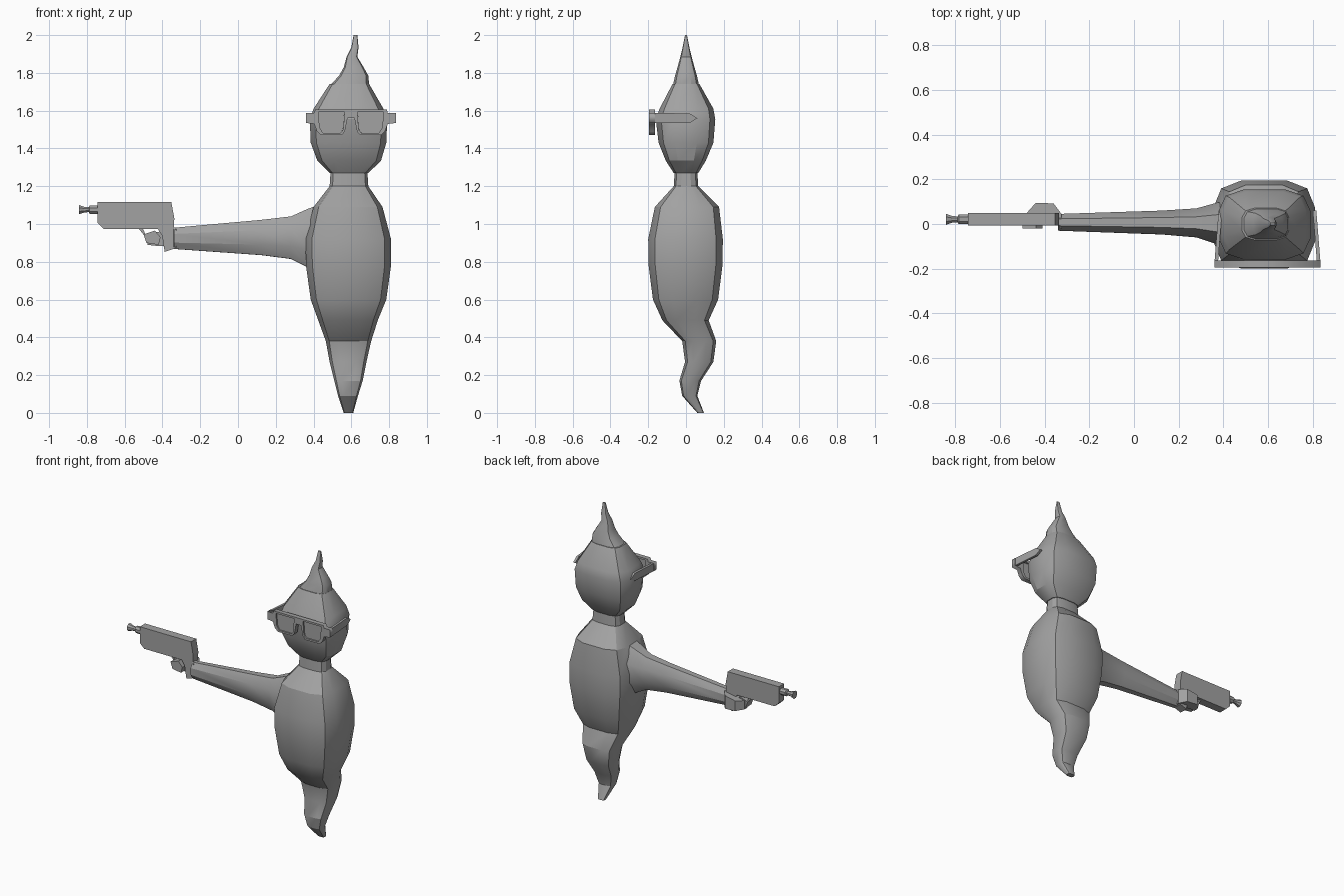
import bpy, bmesh, math
from mathutils import Vector

if "Cube" in bpy.data.objects:
    bpy.data.objects.remove(bpy.data.objects["Cube"])

grey = bpy.data.materials.new("mid_grey")
grey.diffuse_color = (0.36, 0.36, 0.36, 1)
grey.use_nodes = True
grey.node_tree.nodes["Principled BSDF"].inputs["Base Color"].default_value = grey.diffuse_color


def finish(ob, angle=None):
    ob.data.materials.append(grey)
    bpy.ops.object.select_all(action='DESELECT')
    ob.select_set(True)
    bpy.context.view_layer.objects.active = ob
    if angle:
        bpy.ops.object.shade_smooth_by_angle(angle=math.radians(angle))
    return ob


def from_rings(name, rings, angle=None):
    """Skin a list of equal-length point rings and cap both ends."""
    bm = bmesh.new()
    vr = [[bm.verts.new(p) for p in r] for r in rings]
    n = len(vr[0])
    for a, b in zip(vr, vr[1:]):
        for i in range(n):
            j = (i + 1) % n
            bm.faces.new((a[i], a[j], b[j], b[i]))
    bm.faces.new(vr[0][::-1])
    bm.faces.new(vr[-1])
    bmesh.ops.recalc_face_normals(bm, faces=bm.faces)
    me = bpy.data.meshes.new(name)
    bm.to_mesh(me)
    bm.free()
    ob = bpy.data.objects.new(name, me)
    bpy.context.collection.objects.link(ob)
    return finish(ob, angle)


# Rounded-box cross-section, as fractions of the half sizes
quarter = [(1, .4), (.85, .82), (.45, 1)]
ROUND_BOX = (quarter + [(-x, y) for x, y in quarter[::-1]]
             + [(-x, -y) for x, y in quarter] + [(x, -y) for x, y in quarter[::-1]])
BOX = [(1, 1), (-1, 1), (-1, -1), (1, -1)]
OCT = [(math.cos(math.radians(a)) * 1.08, math.sin(math.radians(a)) * 1.08)
       for a in range(22, 382, 45)]


def loft(name, rows, section, axis='z', angle=None):
    """Rows: (position along axis, min u, max u, min v, max v)."""
    rings = []
    for t, u0, u1, v0, v1 in rows:
        ring = []
        for a, b in section:
            u = (u0 + u1) / 2 + a * (u1 - u0) / 2
            v = (v0 + v1) / 2 + b * (v1 - v0) / 2
            ring.append((u, v, t) if axis == 'z' else (t, u, v))
        rings.append(ring)
    return from_rings(name, rings, angle)


def plate(name, outline, y0, y1):
    """Extrude an (x, z) outline between two depths."""
    return from_rings(name, [[(x, y, z) for x, z in outline] for y in (y0, y1)])


# Body with curling tail
loft("body", [
    (0, .56, .61, .06, .095), (.09, .53, .635, -.02, .06),
    (.17, .51, .66, -.035, .08), (.27, .485, .68, -.005, .145),
    (.38, .465, .705, -.02, .16), (.49, .425, .74, -.125, .12),
    (.60, .385, .785, -.175, .17), (.78, .36, .81, -.198, .193),
    (.92, .357, .81, -.2, .195), (1.09, .4, .765, -.165, .175),
    (1.20, .485, .69, -.065, .065), (1.275, .49, .685, -.06, .06),
], ROUND_BOX, angle=26)

# Head
loft("head", [
    (1.27, .485, .69, -.065, .065), (1.335, .42, .757, -.107, .105),
    (1.43, .385, .785, -.145, .145), (1.555, .38, .79, -.16, .155),
    (1.61, .4, .77, -.14, .145), (1.74, .484, .695, -.072, .072),
], ROUND_BOX, angle=26)

# Wavy wisp on top of the head
loft("wisp", [
    (1.73, .484, .695, -.07, .07), (1.785, .535, .69, -.058, .058),
    (1.83, .56, .665, -.045, .045), (1.885, .575, .632, -.03, .03),
    (1.935, .6, .638, -.018, .018), (2.0, .612, .632, -.005, .005),
], ROUND_BOX, angle=26)

# Outstretched arm
loft("arm", [
    (-.34, -.03, .045, .868, .98), (.125, -.047, .06, .835, 1.022),
    (.28, -.06, .07, .815, 1.04), (.37, -.09, .095, .77, 1.08),
    (.45, -.11, .11, .74, 1.11),
], OCT, 'x', angle=30)

# Fist and fingers round the grip
loft("hand", [
    (-.325, -.02, .045, .875, .975), (-.36, .01, .092, .88, .97),
    (-.44, .025, .095, .885, .955), (-.48, .015, .05, .89, .95),
], BOX, 'x')
plate("finger", [(-.5, .945), (-.44, .965), (-.41, .93), (-.42, .89), (-.485, .9)],
      -.02, .045)

# Pistol
plate("gun_body", [(-.743, 1.116), (-.353, 1.116), (-.337, 1.03), (-.34, .973),
                   (-.71, .973), (-.743, 1.005)], -.007, .05)
plate("gun_grip", [(-.435, .99), (-.34, .99), (-.337, .87), (-.388, .853),
                   (-.402, .94)], -.007, .05)
plate("trigger", [(-.53, .98), (-.497, .94), (-.49, .945), (-.505, .98)], .012, .032)
barrel = [(-.74, .022), (-.785, .022), (-.79, .013), (-.815, .015), (-.843, .025)]
loft("gun_barrel", [(x, .021 - r, .021 + r, 1.076 - r, 1.076 + r) for x, r in barrel],
     OCT, 'x')

# Glasses: a frame with two lens openings
CX = .598


def mirrored(half):
    return half + [(-x, z) for x, z in half[::-1]]


frame = mirrored([(.19, 1.605), (.195, 1.588), (.238, 1.588), (.238, 1.535),
                  (.195, 1.53), (.18, 1.49), (.158, 1.47), (.05, 1.47),
                  (.032, 1.49), (.018, 1.56)])
lens = [(.034, 1.592), (.172, 1.592), (.166, 1.51), (.148, 1.482), (.055, 1.482),
        (.041, 1.5)]
cu = bpy.data.curves.new("glasses_frame", 'CURVE')
cu.dimensions = '2D'
cu.fill_mode = 'BOTH'
cu.extrude = .016
for pts in (frame, lens, [(-x, z) for x, z in lens]):
    sp = cu.splines.new('POLY')
    sp.points.add(len(pts) - 1)
    for p, (x, z) in zip(sp.points, pts):
        p.co = (x, z, 0, 1)
    sp.use_cyclic_u = True
ob = bpy.data.objects.new("glasses_frame", cu)
ob.location = (CX, -.18, 0)
ob.rotation_euler = (math.pi / 2, 0, 0)
bpy.context.collection.objects.link(ob)
bpy.ops.object.select_all(action='DESELECT')
ob.select_set(True)
bpy.context.view_layer.objects.active = ob
bpy.ops.object.convert(target='MESH')
finish(bpy.context.view_layer.objects.active)

# Lenses and temples on both sides
for s, side in ((-1, "left"), (1, "right")):
    plate(side + "_lens", [(CX + s * x * 1.01, z) for x, z in lens], -.186, -.178)
    temple = [(-.166, 1.588), (.02, 1.585), (.06, 1.56), (.02, 1.535), (-.166, 1.535)]
    rings = []
    for inset in (0, .016):
        rings.append([(CX + s * (.237 - inset - (y + .166) * .08), y, z)
                      for y, z in temple])
    from_rings(side + "_temple", rings)
